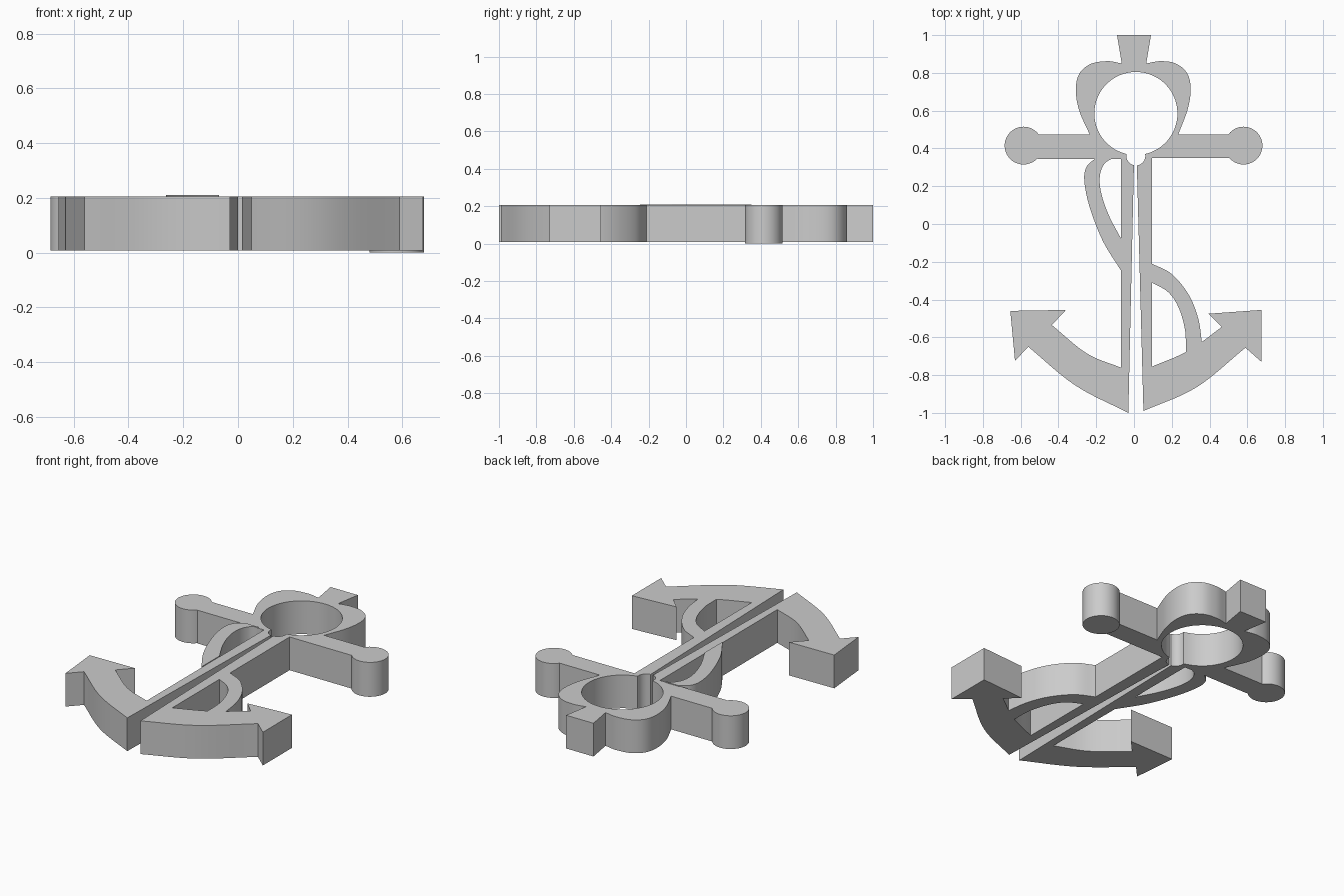
import bpy
import bmesh
import math
from mathutils import Vector

cube = bpy.data.objects.get("Cube")
if cube:
    bpy.data.objects.remove(cube, do_unlink=True)

grey = bpy.data.materials.new("plain grey")
grey.use_nodes = True
colour = (0.6, 0.6, 0.6, 1)
grey.diffuse_color = colour
grey.node_tree.nodes["Principled BSDF"].inputs["Base Color"].default_value = colour


def arc(centre, radius, start, end, steps):
    """Points along a circular arc, angles in degrees."""
    angles = [math.radians(start + (end - start) * i / steps) for i in range(steps + 1)]
    return [(centre[0] + radius * math.cos(a), centre[1] + radius * math.sin(a))
            for a in angles]


def smooth(*points, steps=7):
    """A soft curve passing through all the given points."""
    p = [Vector(q) for q in points]
    p = [2 * p[0] - p[1]] + p + [2 * p[-1] - p[-2]]
    out = []
    for a, b, c, d in zip(p, p[1:], p[2:], p[3:]):
        for i in range(steps):
            t = i / steps
            out.append(tuple(b + (c - a) * t / 2
                             + (2 * a - 5 * b + 4 * c - d) * t * t / 2
                             + (3 * b - a - 3 * c + d) * t ** 3 / 2))
    return out + [points[-1]]


def slab(name, outline, bottom, top):
    """A flat outline extruded upwards."""
    bm = bmesh.new()
    base = bm.faces.new([bm.verts.new((x, y, bottom)) for x, y in outline])
    raised = bmesh.ops.extrude_face_region(bm, geom=[base], use_keep_orig=True)
    for v in raised["geom"]:
        if isinstance(v, bmesh.types.BMVert):
            v.co.z = top
    bmesh.ops.recalc_face_normals(bm, faces=bm.faces)
    mesh = bpy.data.meshes.new(name)
    bm.to_mesh(mesh)
    bm.free()
    mesh.materials.append(grey)
    obj = bpy.data.objects.new(name, mesh)
    bpy.context.collection.objects.link(obj)
    bpy.ops.object.select_all(action="DESELECT")
    obj.select_set(True)
    bpy.context.view_layer.objects.active = obj
    bpy.ops.object.shade_smooth_by_angle(angle=math.radians(25))


# Split shank slot, opening into the notch and the round eye of the ring
eye, notch = (0.01, 0.585), (0.01, 0.36)
slot = ([(-0.03, -1)]
        + arc(notch, 0.05, 258, 170, 8)
        + arc(eye, 0.22, 257, -77, 56)
        + arc(notch, 0.05, 10, -84, 8)
        + [(0.05, -0.99)])

# Arms with arrow-shaped flukes
left_fluke = (smooth((-0.07, -0.76), (-0.25, -0.685), (-0.435, -0.535))
              + [(-0.36, -0.455), (-0.655, -0.46), (-0.63, -0.725)]
              + smooth((-0.56, -0.65), (-0.31, -0.855), (-0.03, -1))[:-1])
right_fluke = (smooth((0.05, -0.99), (0.33, -0.865), (0.59, -0.655))[1:]
               + [(0.675, -0.73), (0.675, -0.455), (0.395, -0.475)]
               + smooth((0.465, -0.545), (0.29, -0.67), (0.095, -0.755)))

# Crossbar halves
right_bar = [(0.095, 0.35), (0.51, 0.35), (0.51, 0.475)]
left_bar = [(-0.51, 0.475), (-0.51, 0.345), (-0.07, 0.345)]

# Heart-shaped ring and the flared stem on top of it
right_ring = smooth((0.235, 0.475), (0.285, 0.61), (0.3, 0.72), (0.28, 0.8),
                    (0.22, 0.85), (0.14, 0.862), (0.065, 0.85))
left_ring = smooth((-0.065, 0.85), (-0.14, 0.862), (-0.23, 0.847), (-0.29, 0.795),
                   (-0.308, 0.71), (-0.29, 0.6), (-0.235, 0.475))
stem = [(0.09, 1), (-0.09, 1)]

slab("anchor_body", slot + right_fluke + right_bar + right_ring + stem
     + left_ring + left_bar + left_fluke, 0.007, 0.205)

# Round ends of the crossbar
slab("left_ball", arc((0.58, 0.415), 0.1, 0, 352.5, 47), 0, 0.205)
slab("right_ball", arc((-0.585, 0.415), 0.1, 0, 352.5, 47), 0.007, 0.205)

# Rope looping around the shank
slab("upper_rope",
     smooth((-0.2, 0.35), (-0.25, 0.305), (-0.263, 0.23), (-0.235, 0.09),
            (-0.165, -0.09), (-0.07, -0.245))
     + smooth((-0.07, -0.075), (-0.135, 0.05), (-0.175, 0.17),
              (-0.18, 0.26), (-0.155, 0.32), (-0.11, 0.35)), 0.007, 0.21)
slab("lower_rope",
     smooth((0.095, -0.21), (0.2, -0.265), (0.29, -0.375), (0.34, -0.5), (0.36, -0.63))
     + smooth((0.275, -0.685), (0.27, -0.56), (0.235, -0.44), (0.18, -0.36),
              (0.095, -0.31)), 0.007, 0.205)
